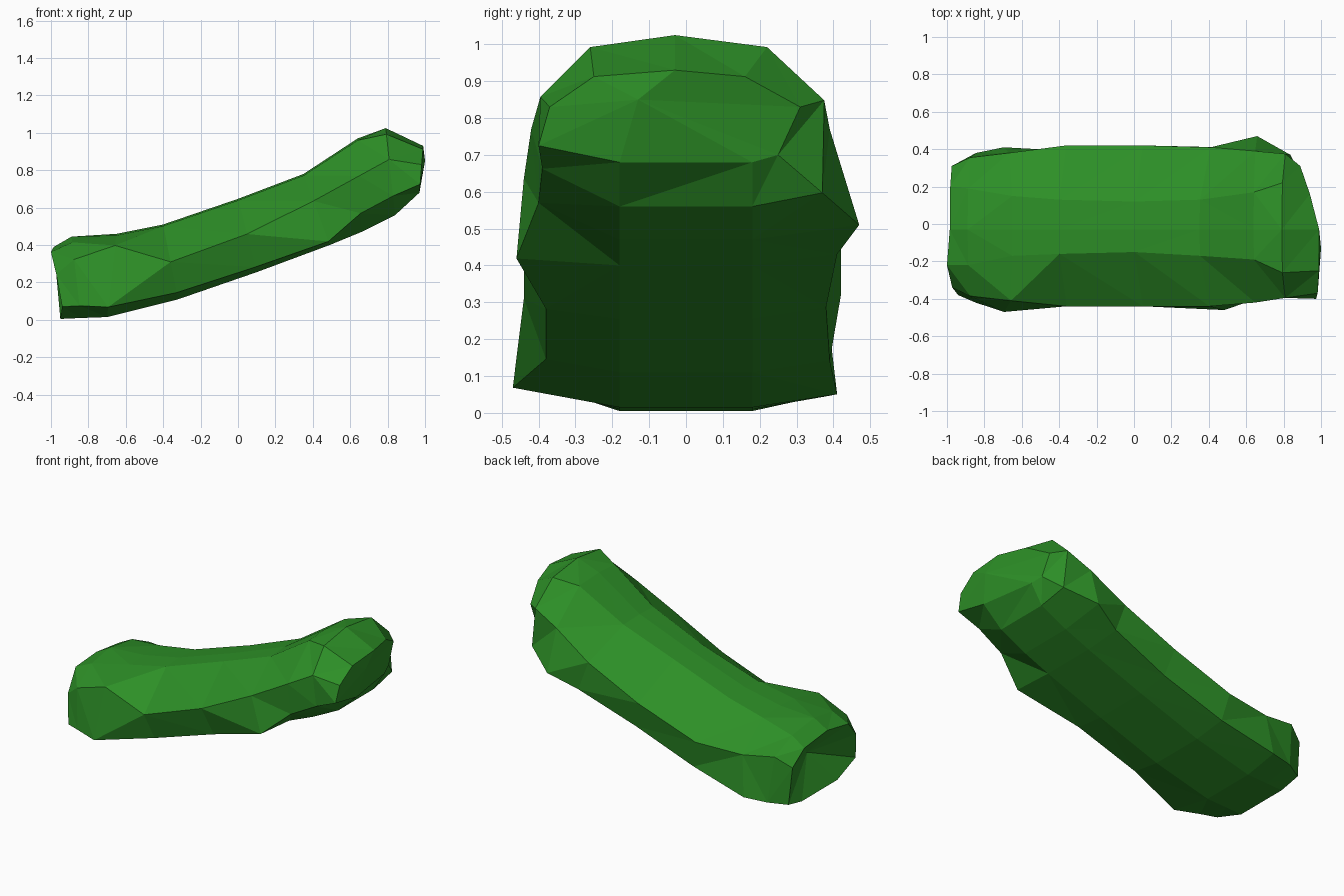
import bpy, bmesh

# Sections along the bent body, left end to right end:
# spine: top x, top z, bottom x, bottom z
# front half: top flat, mid width, mid height, low width, low height
# back half: top flat, mid width, mid height, low width
SECTIONS = [
    ((-0.985, 0.39, -0.95, 0.005), (0.22, 0.34, 0.62, 0.38, 0.17), (0.20, 0.31, 0.70, 0.32)),
    ((-0.89, 0.445, -0.84, 0.01), (0.22, 0.385, 0.72, 0.42, 0.15), (0.19, 0.355, 0.75, 0.38)),
    ((-0.65, 0.46, -0.70, 0.015), (0.17, 0.41, 0.86, 0.47, 0.12), (0.15, 0.38, 0.65, 0.41)),
    ((-0.40, 0.51, -0.32, 0.11), (0.16, 0.44, 0.50, 0.38, 0.09), (0.13, 0.42, 0.52, 0.39)),
    ((0.00, 0.647, 0.10, 0.255), (0.15, 0.44, 0.52, 0.38, 0.07), (0.12, 0.42, 0.52, 0.38)),
    ((0.35, 0.78, 0.49, 0.40), (0.17, 0.44, 0.62, 0.46, 0.05), (0.13, 0.41, 0.58, 0.41)),
    ((0.64, 0.97, 0.66, 0.47), (0.19, 0.42, 0.60, 0.40, 0.20), (0.17, 0.39, 0.60, 0.47)),
    ((0.79, 1.025, 0.84, 0.56), (0.26, 0.395, 0.64, 0.39, 0.22), (0.22, 0.375, 0.62, 0.37)),
    ((0.99, 0.93, 0.97, 0.68), (0.25, 0.37, 0.60, 0.40, 0.18), (0.16, 0.31, 0.60, 0.25)),
]


def section_points(spine, front, back):
    xt, zt, xb, zb = spine
    shoulder = 0.93 if abs(xt) > 0.7 else 0.98
    shift = -0.3 if xt > 0.9 else 0.0       # right end slants back

    def half(side, sign):
        flat, mid, mid_v, low, low_v = side
        return [(sign * flat, shoulder), (sign * mid, mid_v),
                (sign * low, low_v), (sign * 0.18, 0.0)]

    loop = ([(-0.03, 1.0)] + half((*back, 0.08), 1)
            + half(front, -1)[::-1])
    return [(xb + (xt - xb) * v + shift * max(y, 0), y, zb + (zt - zb) * v)
            for y, v in loop]


# Body: loft through the sections
bm = bmesh.new()
rings = [[bm.verts.new(p) for p in section_points(*s)] for s in SECTIONS]
n = len(rings[0])
for a, b in zip(rings, rings[1:]):
    for i in range(n):
        j = (i + 1) % n
        bm.faces.new((a[i], a[j], b[j], b[i]))
rings[0][6].co.x = -0.94                    # low front corner sits back
rings[0][8].co.x = -1.0                     # top front corner is the tip


# Ends: dimpled left end, blunt right end
def cap(ring, centre):
    c = bm.verts.new(centre)
    for i in range(n):
        bm.faces.new((ring[i], ring[(i + 1) % n], c))


cap(rings[0], (-0.84, -0.03, 0.21))
cap(rings[-1], (1.0, -0.13, 0.85))
bmesh.ops.triangulate(bm, faces=bm.faces[:])
bmesh.ops.recalc_face_normals(bm, faces=bm.faces[:])

mesh = bpy.data.meshes.new("pickle_body")
bm.to_mesh(mesh)
bm.free()
body = bpy.data.objects.new("pickle_body", mesh)
bpy.context.collection.objects.link(body)

# Green skin
skin = bpy.data.materials.new("green_skin")
skin.diffuse_color = (0.026, 0.275, 0.02, 1)
mesh.materials.append(skin)
